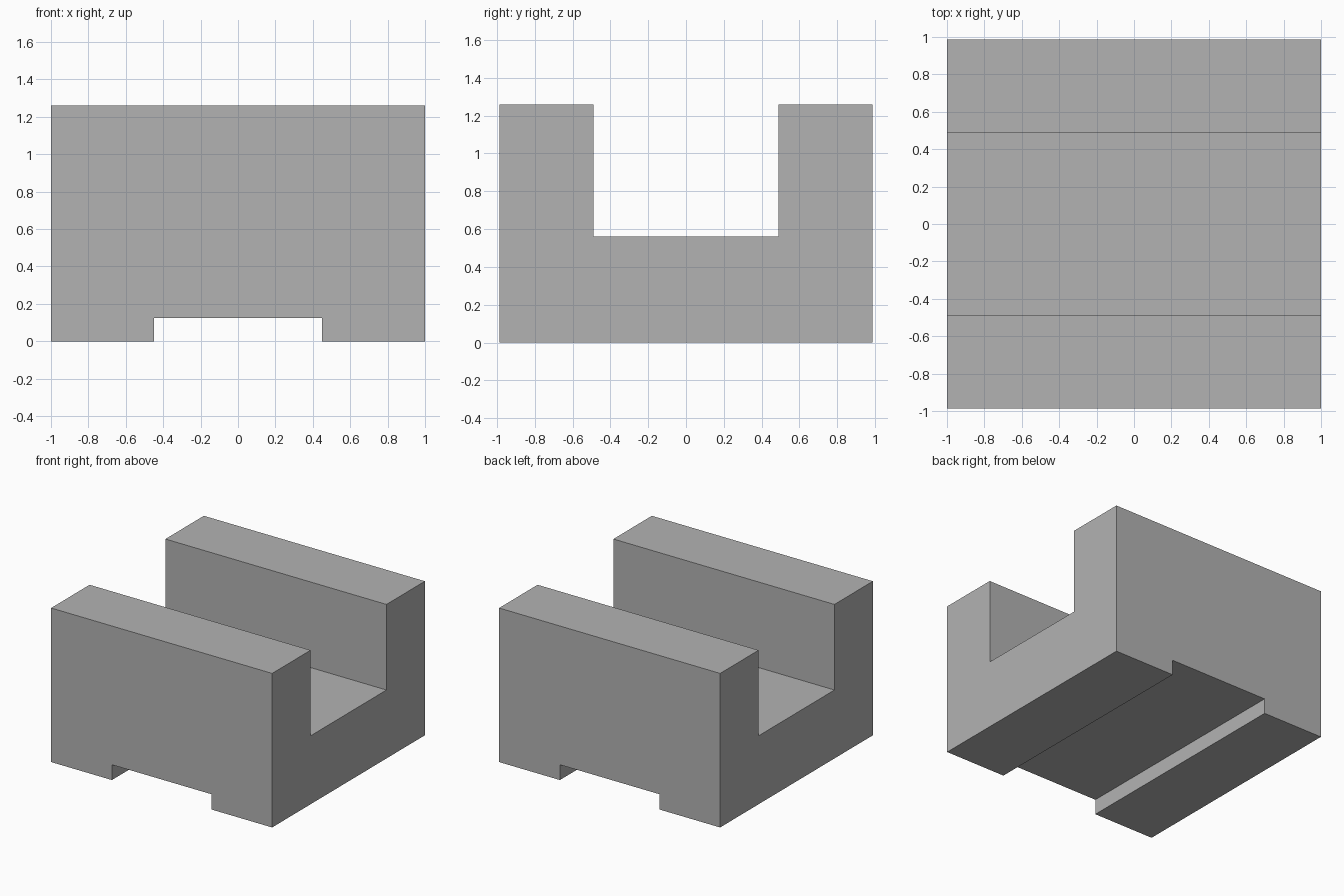
import bpy
import bmesh
from mathutils import Vector

default = bpy.data.objects.get("Cube")
if default:
    bpy.data.objects.remove(default, do_unlink=True)

HALF_X, HALF_Y, HEIGHT = 1.0, 0.987, 1.26
CHANNEL_HALF, CHANNEL_FLOOR = 0.49, 0.56
SLOT_HALF, SLOT_HEIGHT = 0.45, 0.125

grey = bpy.data.materials.new("plain_grey")
grey.use_nodes = True
grey.diffuse_color = (0.45, 0.45, 0.45, 1)
grey.node_tree.nodes["Principled BSDF"].inputs["Base Color"].default_value = grey.diffuse_color


def extruded(name, profile, sweep):
    """Solid made by sweeping a closed profile along a vector."""
    bm = bmesh.new()
    face = bm.faces.new([bm.verts.new(p) for p in profile])
    swept = bmesh.ops.extrude_face_region(bm, geom=[face], use_keep_orig=True)
    moved = [g for g in swept["geom"] if isinstance(g, bmesh.types.BMVert)]
    bmesh.ops.translate(bm, verts=moved, vec=Vector(sweep))
    bmesh.ops.recalc_face_normals(bm, faces=bm.faces)
    mesh = bpy.data.meshes.new(name)
    bm.to_mesh(mesh)
    bm.free()
    mesh.materials.append(grey)
    obj = bpy.data.objects.new(name, mesh)
    bpy.context.collection.objects.link(obj)
    return obj


# Block with the open channel along its top
half = [(HALF_Y, 0), (HALF_Y, HEIGHT), (CHANNEL_HALF, HEIGHT), (CHANNEL_HALF, CHANNEL_FLOOR)]
outline = half + [(-y, z) for y, z in reversed(half)]
block = extruded("channel_block", [(-HALF_X, y, z) for y, z in outline], (2 * HALF_X, 0, 0))

# Shallow slot running front to back underneath
slot = [(-SLOT_HALF, -0.1), (SLOT_HALF, -0.1), (SLOT_HALF, SLOT_HEIGHT), (-SLOT_HALF, SLOT_HEIGHT)]
cutter = extruded("slot_cutter", [(x, -1.2, z) for x, z in slot], (0, 2.4, 0))
cutter.hide_render = True

cut = block.modifiers.new("bottom_slot", "BOOLEAN")
cut.operation = "DIFFERENCE"
cut.solver = "EXACT"
cut.object = cutter

# Bake the cut and discard the cutter
bpy.context.view_layer.update()
graph = bpy.context.evaluated_depsgraph_get()
result = bpy.data.meshes.new_from_object(block.evaluated_get(graph))
block.modifiers.clear()
block.data = result
bpy.data.objects.remove(cutter, do_unlink=True)
